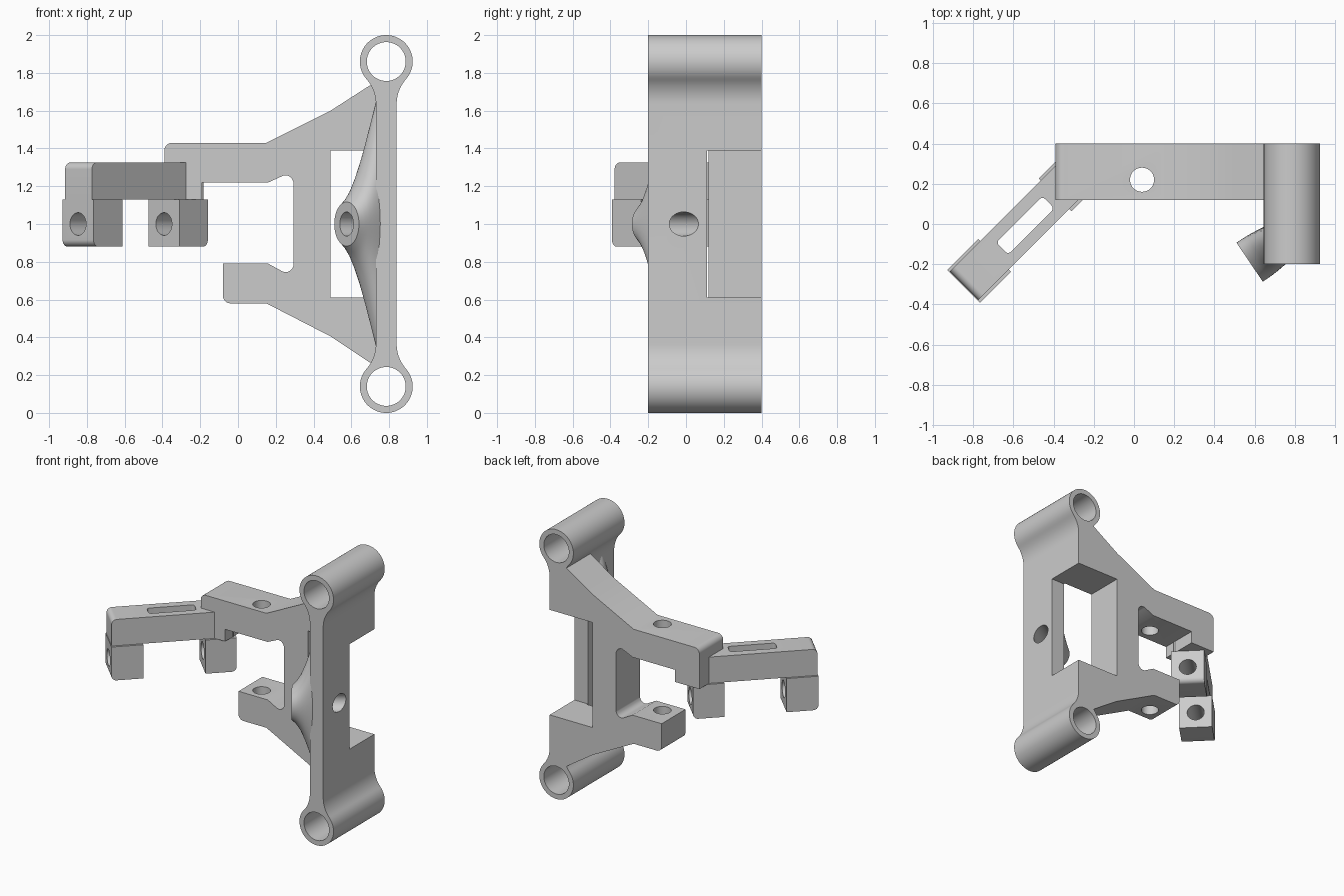
import bpy, bmesh, math
from mathutils import Matrix, Vector

if "Cube" in bpy.data.objects:
    bpy.data.objects.remove(bpy.data.objects["Cube"])

DIAG = Matrix.Rotation(math.pi / 4, 4, 'Z')   # frame of the slanted link


def make(name, bm, matrix=Matrix()):
    bmesh.ops.recalc_face_normals(bm, faces=bm.faces)
    me = bpy.data.meshes.new(name)
    bm.to_mesh(me)
    bm.free()
    me.transform(matrix)
    ob = bpy.data.objects.new(name, me)
    bpy.context.collection.objects.link(ob)
    return ob


def rounded(points, steps=6):
    """Profile points (a, b[, radius]) with rounded corners."""
    out = []
    for i, p in enumerate(points):
        c = Vector(p[:2])
        if len(p) < 3:
            out.append(c)
            continue
        d0 = (Vector(points[i - 1][:2]) - c).normalized()
        d1 = (Vector(points[(i + 1) % len(points)][:2]) - c).normalized()
        half = d0.angle(d1) / 2
        t = p[2] / math.tan(half)
        centre = c + (d0 + d1).normalized() * p[2] / math.sin(half)
        a, b = c + d0 * t - centre, c + d1 * t - centre
        for k in range(steps + 1):
            out.append(centre + a.lerp(b, k / steps).normalized() * p[2])
    return out


def prism(name, points, y0, y1, matrix=Matrix()):
    bm = bmesh.new()
    pts = rounded(points)
    face = bm.faces.new([bm.verts.new((p[0], y0, p[1])) for p in pts])
    ext = bmesh.ops.extrude_face_region(bm, geom=[face])
    verts = [v for v in ext['geom'] if isinstance(v, bmesh.types.BMVert)]
    bmesh.ops.translate(bm, vec=(0, y1 - y0, 0), verts=verts)
    if not any(f.is_valid and all(abs(v.co.y - y0) < 1e-6 for v in f.verts) for f in bm.faces):
        bm.faces.new([v for v in bm.verts if abs(v.co.y - y0) < 1e-6])
    return make(name, bm, matrix)


def rod(name, centre, axis, r, length):
    bm = bmesh.new()
    bmesh.ops.create_cone(bm, cap_ends=True, segments=48, radius1=r, radius2=r, depth=length)
    rot = Vector(axis).to_track_quat('Z', 'Y').to_matrix().to_4x4()
    return make(name, bm, Matrix.Translation(centre) @ rot)


def cut(ob, *cutters):
    for c in cutters:
        c.hide_render = True
        m = ob.modifiers.new("cut", 'BOOLEAN')
        m.operation, m.solver, m.object = 'DIFFERENCE', 'EXACT', c
        bpy.context.view_layer.objects.active = ob
        bpy.ops.object.modifier_apply(modifier=m.name)


# Pivot post: two eyes joined by a bar with blended necks
CX, R, F, HW, ZC = 0.785, 0.14, 0.2, 0.055, 0.86
dx = HW + F
dz = math.sqrt((R + F) ** 2 - dx ** 2)
a0 = math.atan2(-dz, dx)
quarter = [(dx - F * math.cos(t), ZC - dz + F * math.sin(t))
           for t in [-a0 * k / 10 for k in range(11)]]
arc = [(R * math.cos(t), ZC + R * math.sin(t))
       for t in [a0 + (math.pi - 2 * a0) * k / 44 for k in range(1, 44)]]
top = quarter + arc + [(-x, z) for x, z in reversed(quarter)]
outline = [(CX + x, 1 + z) for x, z in top] + [(CX - x, 1 - z) for x, z in top]
post = prism("pivot_post", outline, -0.2, 0.4)

# Fork-shaped arm plate
arm = prism("arm_plate", [
    (0.735, 1.755), (0.70, 1.735), (0.49, 1.6), (0.15, 1.43), (-0.39, 1.43, 0.04),
    (-0.39, 1.13), (-0.19, 1.13), (-0.19, 1.22), (0.16, 1.22), (0.27, 1.27, 0.04),
    (0.295, 1.22, 0.03), (0.295, 0.78, 0.03), (0.27, 0.73, 0.04), (0.16, 0.79),
    (-0.08, 0.79), (-0.08, 0.58, 0.04), (0.15, 0.58), (0.49, 0.405), (0.70, 0.265),
    (0.735, 0.245)], 0.12, 0.4)

# Flared boss lofted from a round face into the post
axis = Vector((0.83, 0.56, 0)).normalized()
perp = Vector((axis.y, -axis.x, 0))
face_c = Vector((0.575, -0.19, 1))
stations = [(0, .117, .117), (.03, .15, .117), (.06, .20, .116), (.09, .275, .114),
            (.12, .365, .111), (.15, .47, .107), (.18, .58, .103), (.205, .67, .1), (.235, .72, .095)]
bm = bmesh.new()
rings = []
for d, h, w in stations:
    rings.append([bm.verts.new(face_c + axis * d + perp * w * math.cos(t) + Vector((0, 0, h * math.sin(t))))
                  for t in [math.tau * k / 48 for k in range(48)]])
for r0, r1 in zip(rings, rings[1:]):
    for k in range(48):
        j = (k + 1) % 48
        bm.faces.new((r0[k], r0[j], r1[j], r1[k]))
bm.faces.new(rings[0])
bm.faces.new(rings[-1])
boss = make("flared_boss", bm)

# Slanted link and its two hanging lugs
link = prism("slanted_link", [(-0.814, 1.13), (0.02, 1.13), (0.02, 1.325), (-0.814, 1.325, 0.035)],
             0.28, 0.48, DIAG)
lug_outer = prism("outer_lug", [(-0.818, 0.88, 0.035), (-0.60, 0.88), (-0.60, 1.13), (-0.818, 1.13)],
                  0.264, 0.495, DIAG)
lug_inner = prism("inner_lug", [(-0.175, 0.88), (0.038, 0.88, 0.035), (0.038, 1.13), (-0.175, 1.13)],
                  0.264, 0.495, DIAG)

# Cutters: window, bores and slot
window = prism("window_cutter", [(0.49, 0.61), (1.1, 0.61), (1.1, 1.39), (0.49, 1.39)], 0.11, 0.6)
eyes = [rod("eye_cutter", (CX, 0.1, z), (0, 1, 0), 0.103, 2) for z in (0.14, 1.86)]
bore = rod("bore_cutter", face_c + axis * 0.15, axis, 0.064, 0.7)
fork_bore = rod("fork_cutter", (0.04, 0.22, 1), (0, 0, 1), 0.06, 3)
lug_bore = rod("lug_cutter", DIAG @ Vector((-0.4, 0.38, 1.0)), (1, 1, 0), 0.06, 2)
slot = prism("slot_cutter", [(-0.55, -0.42, .02), (-0.225, -0.42, .02), (-0.225, -0.335, .02), (-0.55, -0.335, .02)],
             1.0, 1.5, DIAG @ Matrix.Rotation(math.pi / 2, 4, 'X'))

cut(post, window, *eyes, bore)
cut(arm, window, fork_bore)
cut(boss, bore)
cut(link, slot)
cut(lug_outer, lug_bore)
cut(lug_inner, lug_bore)
for c in [window, bore, fork_bore, lug_bore, slot] + eyes:
    bpy.data.objects.remove(c)

# Smooth curved walls, keep edges crisp
bpy.ops.object.select_all(action='DESELECT')
for ob in (post, arm, boss, link, lug_outer, lug_inner):
    ob.select_set(True)
bpy.context.view_layer.objects.active = post
bpy.ops.object.shade_smooth_by_angle(angle=math.radians(30))
